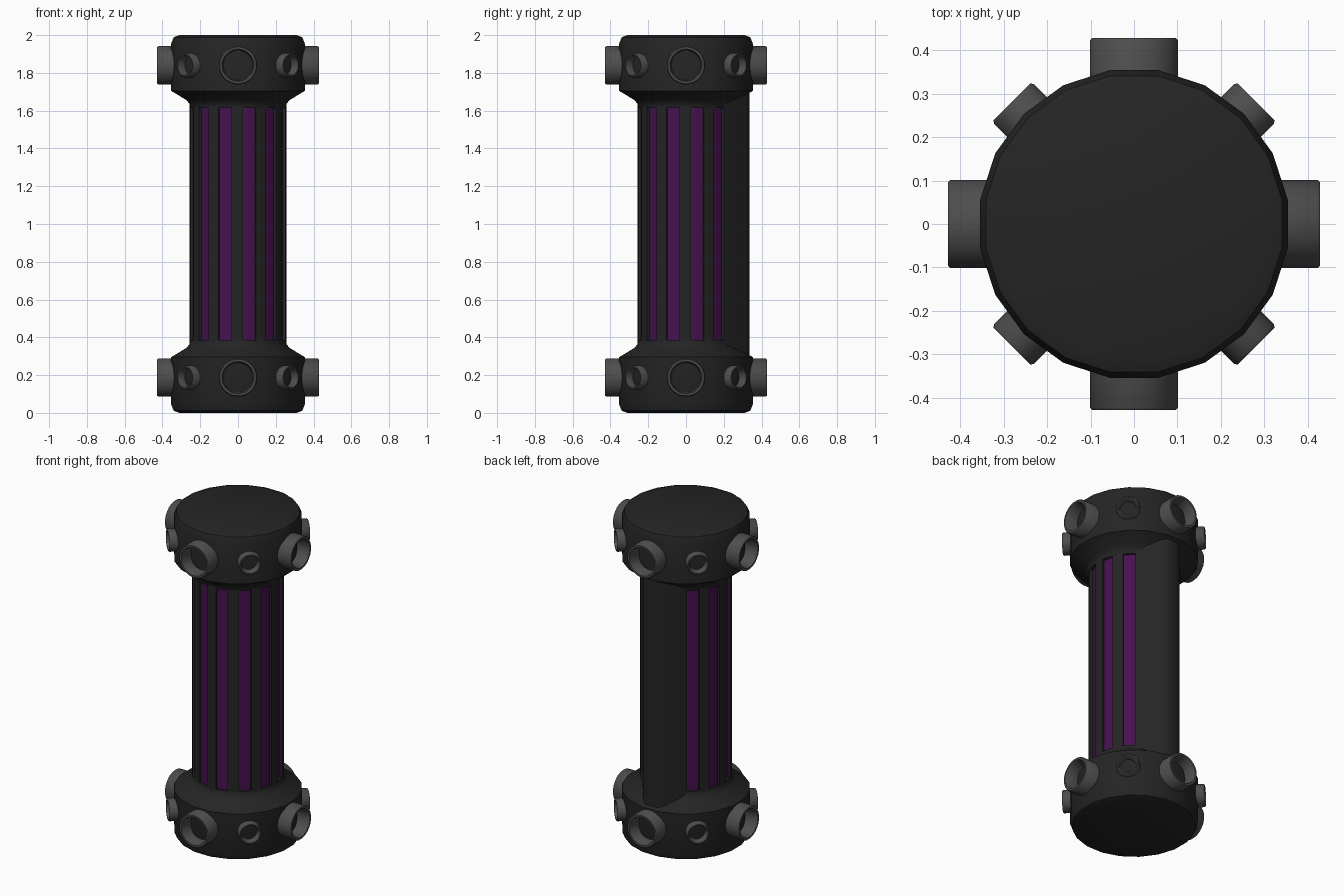
import bpy, bmesh, math
from mathutils import Matrix, Vector

if "Cube" in bpy.data.objects:
    bpy.data.objects.remove(bpy.data.objects["Cube"])


def material(name, rgb):
    m = bpy.data.materials.new(name)
    m.diffuse_color = (*rgb, 1)
    m.use_nodes = True
    m.node_tree.nodes["Principled BSDF"].inputs["Base Color"].default_value = m.diffuse_color
    return m


BLACK = material("black", (0.018, 0.018, 0.018))
GREY = material("dark_grey", (0.075, 0.075, 0.075))
PURPLE = material("purple", (0.06, 0.006, 0.075))


def finish(bm, name, mat, angle=40):
    bmesh.ops.remove_doubles(bm, verts=bm.verts, dist=1e-5)
    bmesh.ops.recalc_face_normals(bm, faces=bm.faces)
    me = bpy.data.meshes.new(name)
    bm.to_mesh(me)
    bm.free()
    me.materials.append(mat)
    ob = bpy.data.objects.new(name, me)
    bpy.context.collection.objects.link(ob)
    bpy.ops.object.select_all(action='DESELECT')
    ob.select_set(True)
    bpy.context.view_layer.objects.active = ob
    bpy.ops.object.shade_smooth_by_angle(angle=math.radians(angle))
    return ob


def lathe(profile, sides, name, mat, matrix=Matrix(), angle=40):
    """Revolve (radius, z) points about z, then place with matrix."""
    bm = bmesh.new()
    start = Matrix.Rotation(math.pi / sides, 3, 'Z')
    vs = [bm.verts.new(start @ Vector((r, 0, z))) for r, z in profile]
    es = [bm.edges.new(p) for p in zip(vs, vs[1:])]
    bmesh.ops.spin(bm, geom=vs + es, cent=(0, 0, 0), axis=(0, 0, 1),
                   angle=math.tau, steps=sides, use_duplicate=False)
    bmesh.ops.remove_doubles(bm, verts=bm.verts, dist=1e-5)
    bm.transform(matrix)
    return finish(bm, name, mat, angle)


def polar(r, deg):
    a = math.radians(deg)
    return (r * math.cos(a), r * math.sin(a))


# end caps, the upper one mirrored
cap = [(0, 0), (0.315, 0), (0.345, 0.012), (0.358, 0.045), (0.358, 0.295),
       (0.275, 0.345), (0.26, 0.365), (0.256, 0.385), (0, 0.385)]
lathe(cap, 20, "bottom_cap", BLACK)
lathe([(r, 2 - z) for r, z in cap], 20, "top_cap", BLACK)

# body shell: ribs with open slots, and a solid wedge-shaped spine at the back
outline = []
for k in range(10):
    slot = 134 + 30 * k
    outline += [polar(0.254, slot - 8)]
    outline += [polar(0.225, slot + d) for d in (-8, 8)]
    outline += [polar(0.254, slot + 8)]
    if k < 9:
        outline += [polar(0.256, slot + 15)]
outline += [(0.065, 0.318), (0.04, 0.335), (-0.04, 0.335), (-0.065, 0.318)]
bm = bmesh.new()
low = [bm.verts.new((x, y, 0.2)) for x, y in outline]
high = [bm.verts.new((x, y, 1.8)) for x, y in outline]
bm.faces.new(low[::-1])
bm.faces.new(high)
for i in range(len(low)):
    j = (i + 1) % len(low)
    bm.faces.new((low[i], low[j], high[j], high[i]))
finish(bm, "ribbed_body", BLACK)

# purple core showing through the slots
lathe([(0, 0.3), (0.24, 0.3), (0.24, 1.7), (0, 1.7)], 36, "purple_core", PURPLE)


# hollow ports around both caps: large on the axes, small on the diagonals
def port(radius, inner, tip, deg, z, name):
    profile = [(radius, 0.26), (radius, tip - 0.006), (radius - 0.005, tip),
               (inner + 0.004, tip), (inner, tip - 0.006),
               (inner - 0.004, 0.345), (0, 0.345)]
    place = (Matrix.Translation((0, 0, z)) @ Matrix.Rotation(math.radians(deg), 4, 'Z')
             @ Matrix.Rotation(math.pi / 2, 4, 'Y'))
    lathe(profile, 24, name, GREY, place)


for level, z in (("lower", 0.187), ("upper", 1.84)):
    for k in range(4):
        port(0.102, 0.082, 0.428, 90 * k, z, f"{level}_large_port_{k + 1}")
        port(0.065, 0.05, 0.397, 90 * k + 45, z, f"{level}_small_port_{k + 1}")
